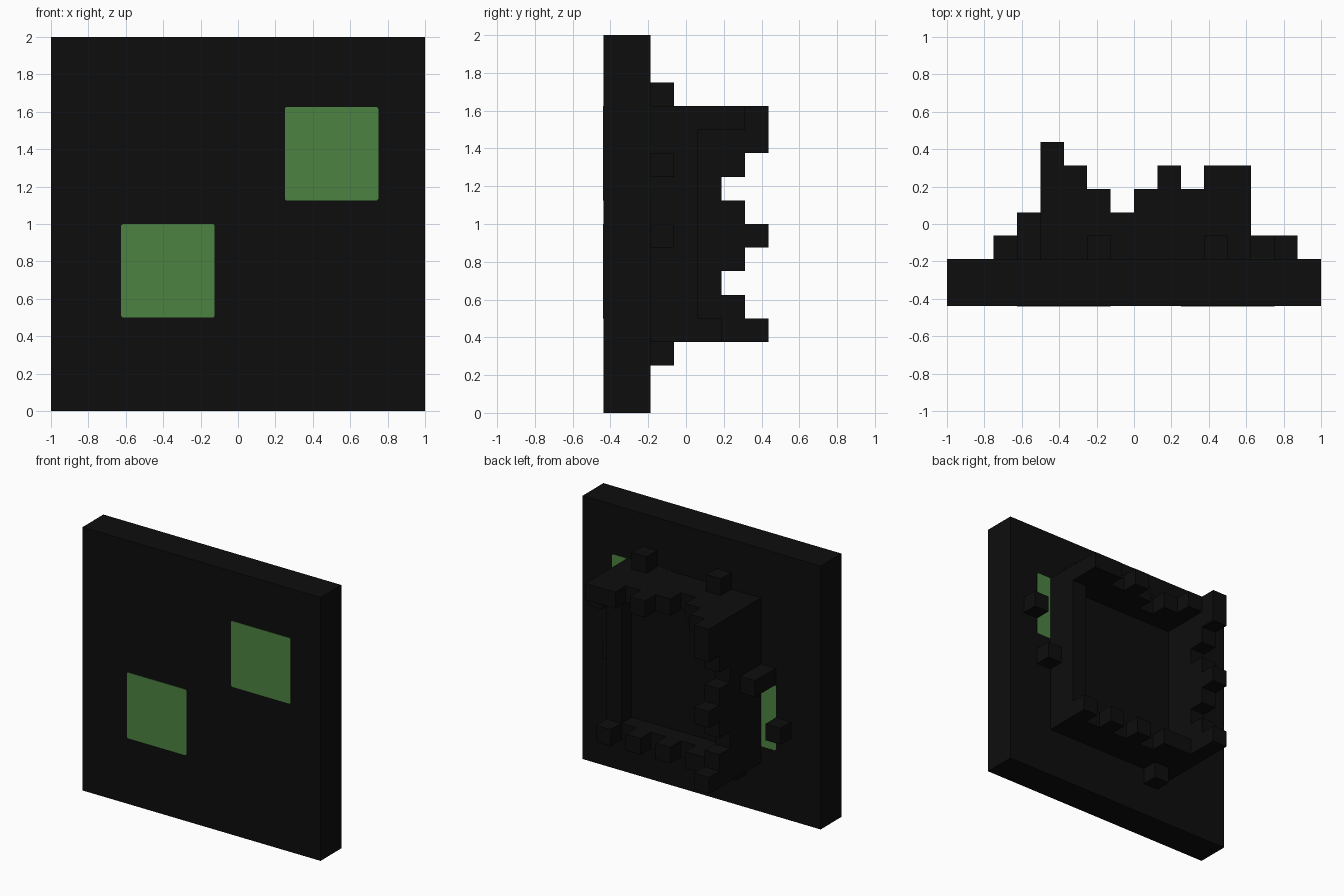
import bpy, bmesh
from mathutils import Vector

if "Cube" in bpy.data.objects:
    bpy.data.objects.remove(bpy.data.objects["Cube"], do_unlink=True)

U = 0.125            # grid unit
FRONT, BACK = -0.4375, -0.1875   # slab faces


def material(name, rgb):
    m = bpy.data.materials.new(name)
    m.use_nodes = True
    m.diffuse_color = (*rgb, 1)
    bsdf = next(n for n in m.node_tree.nodes if n.type == 'BSDF_PRINCIPLED')
    bsdf.inputs["Base Color"].default_value = (*rgb, 1)
    return m


BLACK = material("near black", (0.004, 0.004, 0.004))
GREEN = material("leaf green", (0.073, 0.223, 0.054))


def finish(name, bm, mat):
    bmesh.ops.recalc_face_normals(bm, faces=bm.faces)
    mesh = bpy.data.meshes.new(name)
    bm.to_mesh(mesh)
    bm.free()
    mesh.materials.append(mat)
    ob = bpy.data.objects.new(name, mesh)
    bpy.context.collection.objects.link(ob)
    return ob


def box(name, lo, hi, mat=BLACK):
    bm = bmesh.new()
    bmesh.ops.create_cube(bm, size=1)
    lo, hi = Vector(lo), Vector(hi)
    for v in bm.verts:
        v.co = (lo + hi) / 2 + v.co * (hi - lo)
    return finish(name, bm, mat)


def prism(name, points, direction, mat=BLACK):
    """Extrude a closed outline along a direction."""
    bm = bmesh.new()
    face = bm.faces.new([bm.verts.new(p) for p in points])
    ext = bmesh.ops.extrude_face_region(bm, geom=[face])
    verts = [g for g in ext["geom"] if isinstance(g, bmesh.types.BMVert)]
    bmesh.ops.translate(bm, verts=verts, vec=direction)
    return finish(name, bm, mat)


def stepped(start, heights):
    """Staircase outline (distance along wall, depth); heights in grid units."""
    pts = [(start, BACK)]
    last = None
    for i, h in enumerate(heights):
        if h != last:
            if last is not None:
                pts.append((start + i * U, BACK + last * U))
            pts.append((start + i * U, BACK + h * U))
        last = h
    end = start + len(heights) * U
    return pts + [(end, BACK + last * U), (end, BACK)]


# Main slab
box("slab", (-1, FRONT, 0), (1, BACK, 2))

# Frame walls with stepped rims, running across and up the back
for name, z, heights in (("frame_top", 1.5, (5, 4, 3, 2, 3, 4, 3, 4, 4)),
                         ("frame_bottom", 0.375, (5, 3, 3, 2, 3, 2, 3, 2, 3))):
    prism(name, [(t, y, z) for t, y in stepped(-0.5, heights)], (0, 0, U))
for name, x, heights in (("frame_right", -0.5, (4, 3, 4, 5, 4, 3, 4, 5)),
                         ("frame_left", 0.5, (2,) * 8)):
    prism(name, [(x, y, t) for t, y in stepped(0.5, heights)], (U, 0, 0))

# Recess floor inside the frame
box("recess_floor", (-0.375, BACK, 0.5), (0.5, BACK + U, 1.5))

# Small studs around the frame: x, z of the lower corner and depth in units
studs = ((0.375, 1.625, 1), (-0.25, 1.625, 1), (-0.625, 1.0, 2),
         (-0.75, 0.625, 1), (0.75, 1.25, 1), (0.625, 0.875, 1),
         (-0.375, 0.25, 1))
for i, (x, z, d) in enumerate(studs):
    box(f"stud_{i + 1}", (x, BACK, z), (x + U, BACK + d * U, z + U))

# Green panels on both faces of the slab, with slightly clipped corners
S, C, T = 0.5, 0.008, 0.003
outline = [(C, 0), (S - C, 0), (S, C), (S, S - C),
           (S - C, S), (C, S), (0, S - C), (0, C)]
for side, y, dy in (("front", FRONT, -T), ("back", BACK, T)):
    for name, x, z in (("upper", 0.25, 1.125), ("lower", -0.625, 0.5)):
        prism(f"{name}_panel_{side}", [(x + a, y, z + b) for a, b in outline],
              (0, dy, 0), GREEN)
